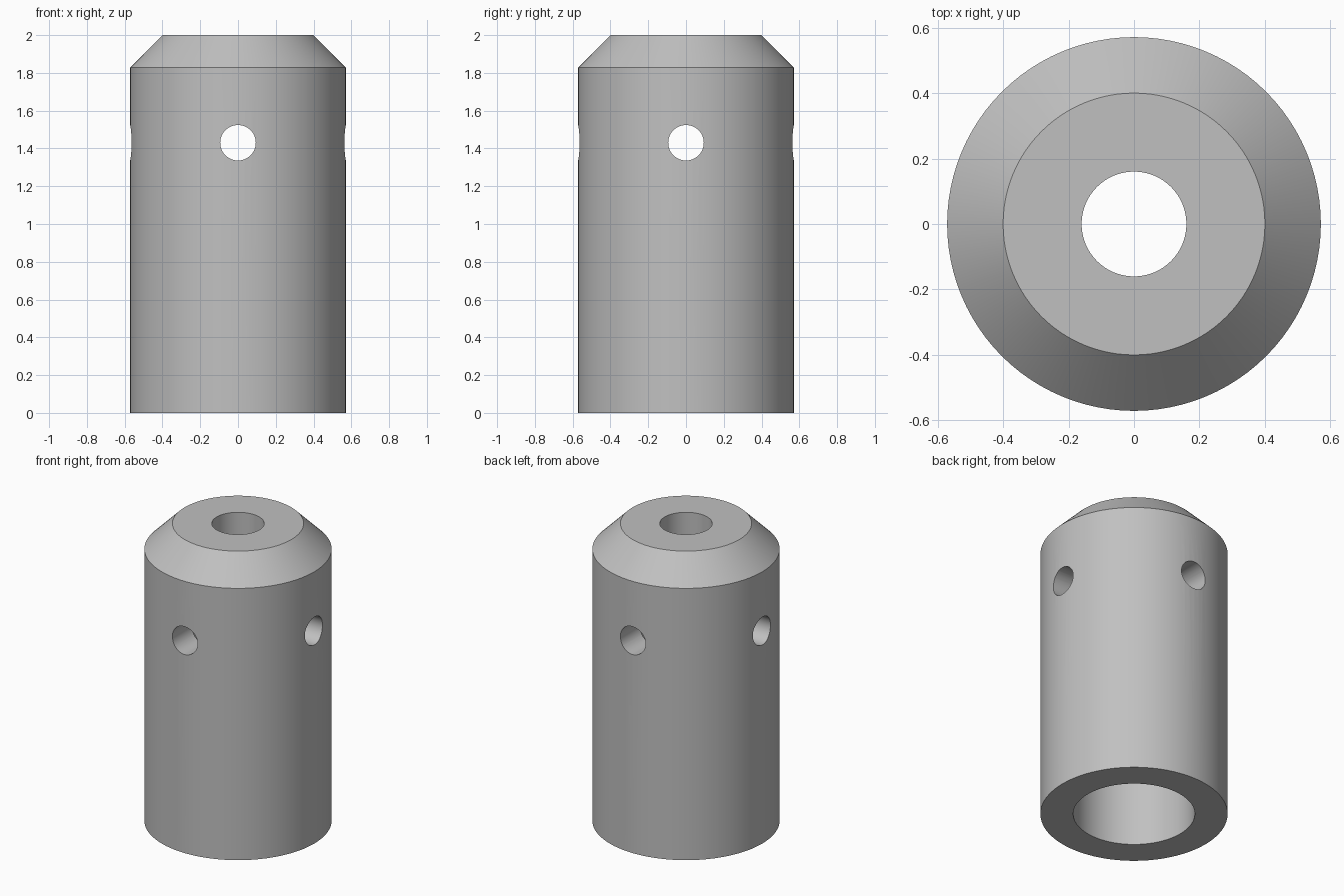
import bpy, bmesh, math
from mathutils import Matrix, Vector

if "Cube" in bpy.data.objects:
    bpy.data.objects.remove(bpy.data.objects["Cube"], do_unlink=True)

SEGMENTS = 96
OUTER, BORE, TOP_HOLE, CHAMFER = 0.571, 0.371, 0.16, 0.171
HEIGHT, BORE_TOP = 2.0, 1.714
CROSS_Z, CROSS_R = 1.43, 0.094

steel = bpy.data.materials.new("grey_steel")
steel.use_nodes = True
grey = (0.53, 0.53, 0.53, 1)
steel.diffuse_color = grey
steel.node_tree.nodes["Principled BSDF"].inputs["Base Color"].default_value = grey


def add_object(name, bm):
    bmesh.ops.recalc_face_normals(bm, faces=bm.faces)
    mesh = bpy.data.meshes.new(name)
    bm.to_mesh(mesh)
    bm.free()
    mesh.materials.append(steel)
    obj = bpy.data.objects.new(name, mesh)
    bpy.context.collection.objects.link(obj)
    return obj


# Chamfered sleeve with a wide lower bore and a narrow top hole
profile = [(BORE, 0), (OUTER, 0), (OUTER, HEIGHT - CHAMFER), (OUTER - CHAMFER, HEIGHT),
           (TOP_HOLE, HEIGHT), (TOP_HOLE, BORE_TOP), (BORE, BORE_TOP)]
bm = bmesh.new()
verts = [bm.verts.new((r, 0, z)) for r, z in profile]
edges = [bm.edges.new((v, verts[(i + 1) % len(verts)])) for i, v in enumerate(verts)]
bmesh.ops.spin(bm, geom=verts + edges, cent=(0, 0, 0), axis=(0, 0, 1),
               angle=math.tau, steps=SEGMENTS, use_merge=True)
bmesh.ops.remove_doubles(bm, verts=bm.verts, dist=0.0001)
sleeve = add_object("sleeve", bm)

# Cross holes drilled through the wall along both horizontal axes
for name, axis in (("side_drill", "Y"), ("front_drill", "X")):
    bm = bmesh.new()
    turn = Matrix.Translation(Vector((0, 0, CROSS_Z))) @ Matrix.Rotation(math.pi / 2, 4, axis)
    bmesh.ops.create_cone(bm, cap_ends=True, segments=48, radius1=CROSS_R,
                          radius2=CROSS_R, depth=3, matrix=turn)
    drill = add_object(name, bm)
    drill.hide_render = True
    drill.hide_set(True)
    cut = sleeve.modifiers.new(name, 'BOOLEAN')
    cut.operation = 'DIFFERENCE'
    cut.solver = 'EXACT'
    cut.object = drill

# Apply the cuts, remove the drills and smooth the round walls
bpy.ops.object.select_all(action='DESELECT')
bpy.context.view_layer.objects.active = sleeve
sleeve.select_set(True)
for name in ("side_drill", "front_drill"):
    bpy.ops.object.modifier_apply(modifier=name)
    bpy.data.objects.remove(bpy.data.objects[name], do_unlink=True)
bpy.ops.object.shade_smooth_by_angle(angle=math.radians(30))
